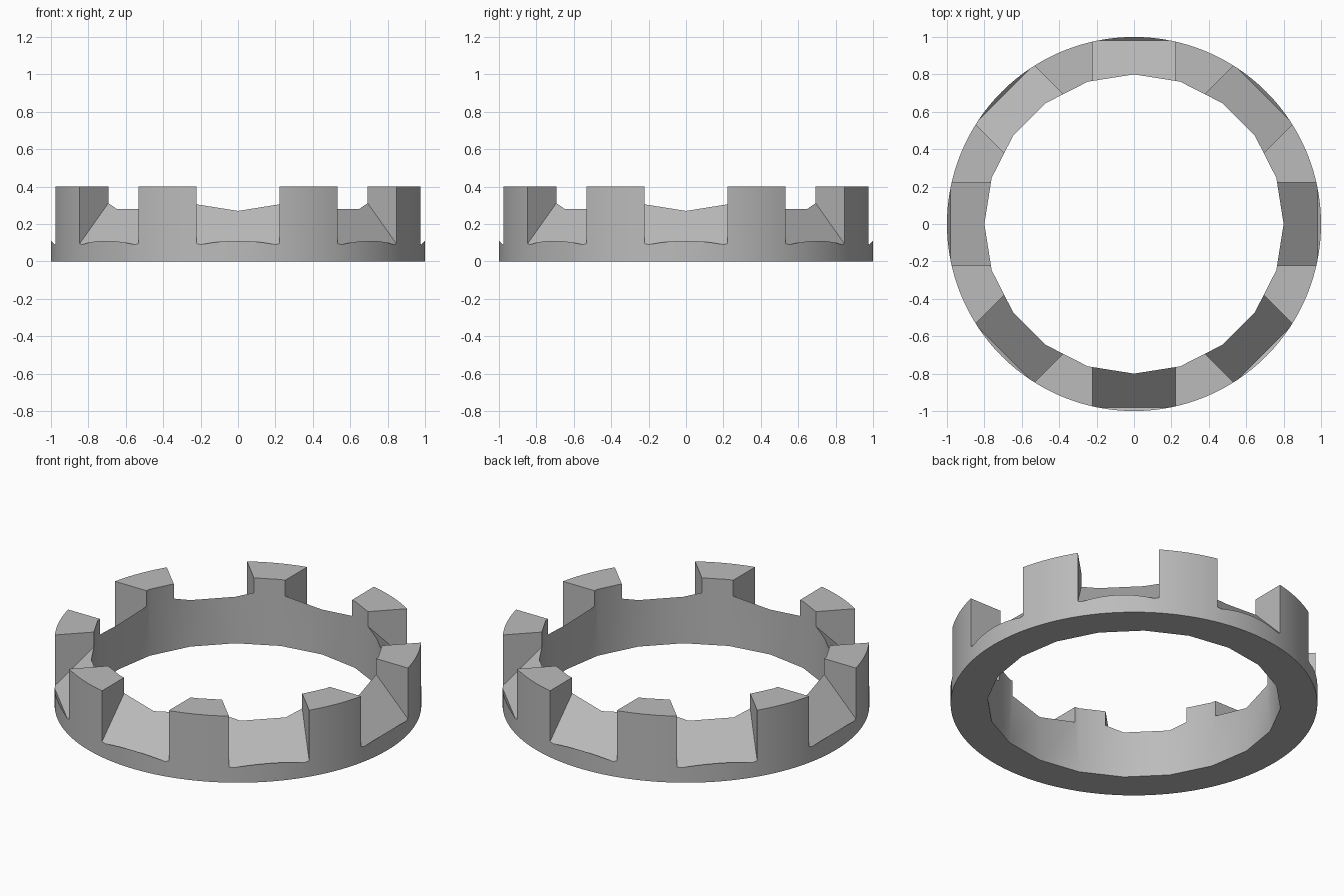
import bpy, bmesh
from math import cos, sin, pi, radians

cube = bpy.data.objects.get("Cube")
if cube:
    bpy.data.objects.remove(cube, do_unlink=True)

HEIGHT, OUTER, INNER = 0.4, 1.0, 0.8
NOTCHES, HALF_WIDTH = 8, 0.222

stone = bpy.data.materials.new("grey stone")
stone.diffuse_color = (0.5, 0.5, 0.5, 1)
stone.use_nodes = True
stone.node_tree.nodes["Principled BSDF"].inputs["Base Color"].default_value = (0.5, 0.5, 0.5, 1)


def make_object(name, bm):
    bmesh.ops.recalc_face_normals(bm, faces=bm.faces)
    mesh = bpy.data.meshes.new(name)
    bm.to_mesh(mesh)
    bm.free()
    obj = bpy.data.objects.new(name, mesh)
    bpy.context.collection.objects.link(obj)
    return obj


def add_prism(bm, bottom, top):
    """Closed prism between two matching loops of points."""
    a = [bm.verts.new(p) for p in bottom]
    b = [bm.verts.new(p) for p in top]
    bm.faces.new(a)
    bm.faces.new(b)
    for i in range(len(a)):
        j = (i + 1) % len(a)
        bm.faces.new((a[i], a[j], b[j], b[i]))


def circle(radius, sides, z):
    return [(radius * sin(2 * pi * i / sides), radius * cos(2 * pi * i / sides), z)
            for i in range(sides)]


# Solid drum that becomes the crown
bm = bmesh.new()
add_prism(bm, circle(OUTER, 128, 0), circle(OUTER, 128, HEIGHT))
ring = make_object("battlement_ring", bm)
ring.data.materials.append(stone)

# Coarser bore through the middle
bm = bmesh.new()
add_prism(bm, circle(INNER, 20, -0.2), circle(INNER, 20, HEIGHT + 0.2))
bore = make_object("bore_cutter", bm)

# V-bottomed notches between the merlons, given as (radius, z)
notch = [(0.98, 0.09), (1.3, 0.41), (1.3, 0.6), (0.6, 0.6), (0.6, 0.47)]
bm = bmesh.new()
for k in range(NOTCHES):
    a = 2 * pi * k / NOTCHES
    sides = [[(r * cos(a) - s * sin(a), r * sin(a) + s * cos(a), z) for r, z in notch]
             for s in (-HALF_WIDTH, HALF_WIDTH)]
    add_prism(bm, *sides)
notches = make_object("notch_cutter", bm)

# Cut, then drop the helpers
bpy.ops.object.select_all(action='DESELECT')
bpy.context.view_layer.objects.active = ring
ring.select_set(True)
for cutter in (bore, notches):
    cutter.hide_render = True
    mod = ring.modifiers.new(cutter.name, 'BOOLEAN')
    mod.operation = 'DIFFERENCE'
    mod.solver = 'EXACT'
    mod.object = cutter
    bpy.ops.object.modifier_apply(modifier=mod.name)
    bpy.data.objects.remove(cutter, do_unlink=True)

bpy.ops.object.shade_smooth_by_angle(angle=radians(30))
